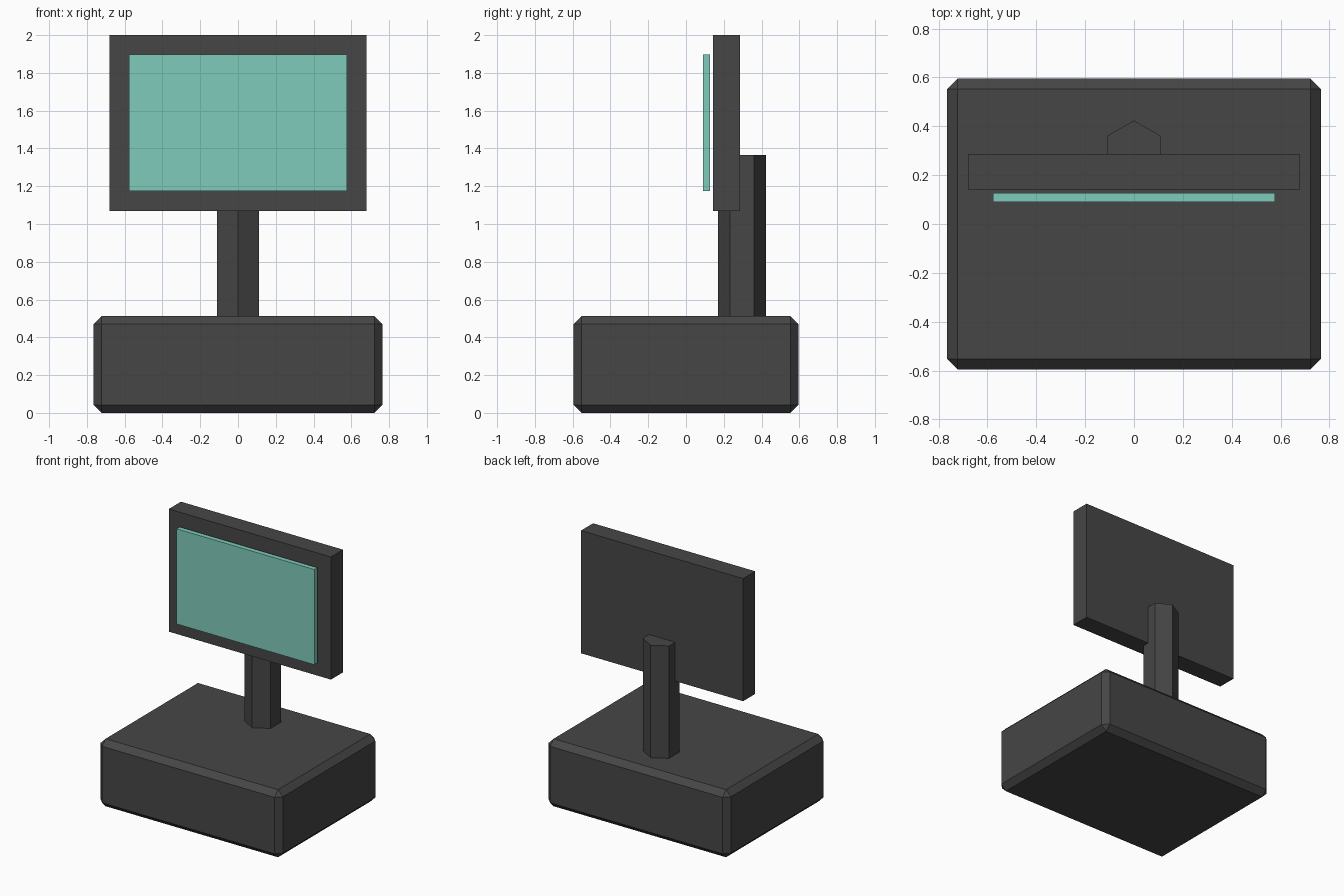
import bpy, math

if "Cube" in bpy.data.objects:
    bpy.data.objects.remove(bpy.data.objects["Cube"])


def material(name, color):
    m = bpy.data.materials.new(name)
    m.diffuse_color = (*color, 1)
    m.use_nodes = True
    m.node_tree.nodes["Principled BSDF"].inputs["Base Color"].default_value = m.diffuse_color
    return m


charcoal = material("charcoal", (0.061, 0.061, 0.061))
teal = material("teal", (0.212, 0.597, 0.497))


def box(name, lo, hi, mat):
    bpy.ops.mesh.primitive_cube_add(size=1, location=[(a + b) / 2 for a, b in zip(lo, hi)])
    ob = bpy.context.object
    ob.name = name
    ob.scale = [b - a for a, b in zip(lo, hi)]
    bpy.ops.object.transform_apply(location=False, rotation=False, scale=True)
    ob.data.materials.append(mat)
    return ob


# chamfered base block
base = box("base", (-0.765, -0.595, 0), (0.765, 0.595, 0.512), charcoal)
bevel = base.modifiers.new("chamfer", 'BEVEL')
bevel.width = 0.042
bevel.segments = 1

# six-sided post with corners facing front and back
bottom, top = 0.50, 1.365
bpy.ops.mesh.primitive_cylinder_add(vertices=6, radius=0.127, depth=top - bottom,
                                    location=(0, 0.297, (bottom + top) / 2))
post = bpy.context.object
post.name = "post"
post.data.materials.append(charcoal)

# monitor housing and the screen floating just in front of it
box("monitor_housing", (-0.68, 0.142, 1.07), (0.68, 0.287, 2.0), charcoal)
box("screen", (-0.577, 0.09, 1.175), (0.577, 0.127, 1.897), teal)
